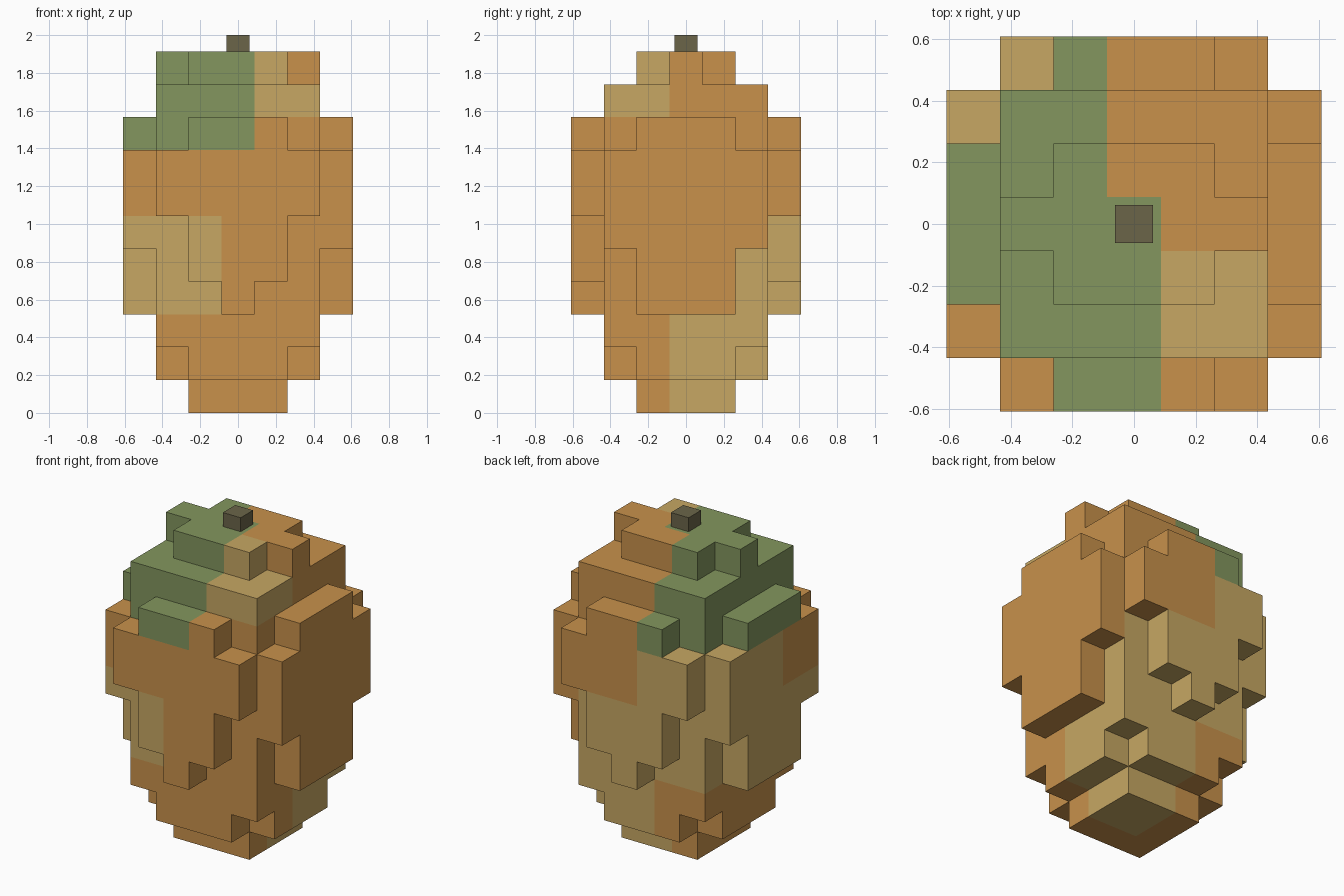
import bpy, bmesh
from mathutils import Vector

if "Cube" in bpy.data.objects:
    bpy.data.objects.remove(bpy.data.objects["Cube"])

V = 2 / 11.5          # block size: 11 block layers plus a half-block stem


def material(name, rgb):
    lin = [((c / 255 + 0.055) / 1.055) ** 2.4 for c in rgb]
    m = bpy.data.materials.new(name)
    m.diffuse_color = (*lin, 1)
    m.use_nodes = True
    m.node_tree.nodes["Principled BSDF"].inputs["Base Color"].default_value = m.diffuse_color
    return m


ORANGE, TAN, GREEN = 0, 1, 2
skin = [material("orange_skin", (200, 145, 75)),
        material("tan_skin", (199, 167, 99)),
        material("green_skin", (131, 150, 94))]
stem_mat = material("stem_brown", (107, 101, 73))

# Half-width of the raised panel (3 blocks out) on each layer
PANEL_FRONT = {3: 0, 4: 1, 5: 1, 6: 2, 7: 2, 8: 1}    # front and back
PANEL_SIDE = {3: 1, 4: 1, 5: 2, 6: 2, 7: 2, 8: 1}     # left and right


def filled(x, y, z):
    """Is there a block at this grid position?"""
    a, b = abs(x), abs(y)
    if not 0 <= z <= 10:
        return False
    if b == 3:
        return a <= PANEL_FRONT.get(z, -1)
    if a == 3:
        return b <= PANEL_SIDE.get(z, -1)
    if a > 3 or b > 3:
        return False
    if z == 0:
        return a <= 1 and b <= 1
    if z == 1:
        return a + b < 4
    if z == 10:
        return b <= 1 and a + b <= 2
    return True


def colour(x, y, z):
    """Patchy skin: green cap, tan and orange patches three blocks wide."""
    if z >= 8 and (x < 0 or (x == 0 and y <= 0)):
        return GREEN
    if z >= 9:
        tan = x >= 0 and y < 0
    elif z >= 6:
        tan = x < 0 and y >= 0
    elif z >= 3:
        tan = x < 0 or (y >= 0 and x < 3)
    else:
        tan = x >= 0 and y >= 0
    return TAN if tan else ORANGE


def finish(bm, name, mats):
    mesh = bpy.data.meshes.new(name)
    bm.to_mesh(mesh)
    bm.free()
    for m in mats:
        mesh.materials.append(m)
    obj = bpy.data.objects.new(name, mesh)
    bpy.context.collection.objects.link(obj)
    return obj


# Body: only the outward faces of the blocks
bm = bmesh.new()
verts = {}


def corner(p):
    key = tuple(round(c * 2) for c in p)
    if key not in verts:
        verts[key] = bm.verts.new(Vector(p) * V)
    return verts[key]


for z in range(11):
    for x in range(-3, 4):
        for y in range(-3, 4):
            if not filled(x, y, z):
                continue
            centre = Vector((x, y, z + 0.5))
            for axis in range(3):
                for s in (-1, 1):
                    n = Vector((0, 0, 0))
                    n[axis] = s
                    if filled(x + int(n.x), y + int(n.y), z + int(n.z)):
                        continue
                    u = Vector((0, 0, 0))
                    u[(axis + 1) % 3] = 0.5
                    w = n.cross(u)
                    mid = centre + n * 0.5
                    f = bm.faces.new([corner(mid + u * i + w * j) for i, j in
                                      ((-1, -1), (1, -1), (1, 1), (-1, 1))])
                    f.material_index = colour(x, y, z)
finish(bm, "fruit_body", skin)

# Stem: small half-height block on top
bm = bmesh.new()
bmesh.ops.create_cube(bm, size=1)
bmesh.ops.scale(bm, vec=(0.122, 0.122, V / 2), verts=bm.verts)
bmesh.ops.translate(bm, vec=(0, 0, 11.25 * V), verts=bm.verts)
finish(bm, "stem", [stem_mat])
